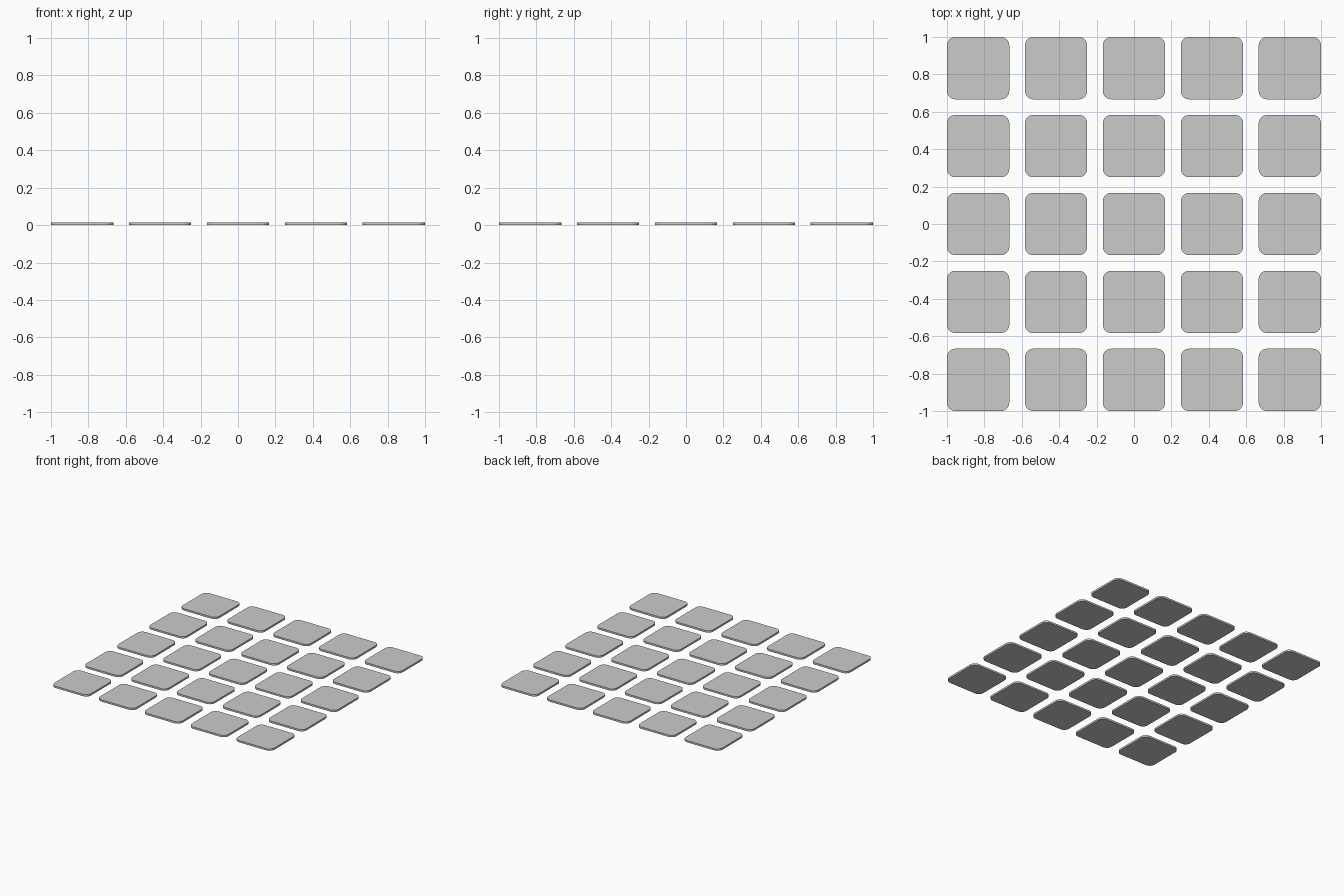
import bpy, bmesh, math

if "Cube" in bpy.data.objects:
    bpy.data.objects.remove(bpy.data.objects["Cube"])

SIZE, PITCH, THICK, RADIUS, SEG = 1 / 3, 5 / 12, 0.015, 0.045, 8


def rounded_tile_mesh():
    # Rounded square outline extruded to a thin slab
    bm = bmesh.new()
    c = SIZE / 2 - RADIUS
    verts = []
    for q, (sx, sy) in enumerate([(1, 1), (-1, 1), (-1, -1), (1, -1)]):
        for i in range(SEG + 1):
            a = math.pi / 2 * (q + i / SEG)
            verts.append(bm.verts.new((sx * c + RADIUS * math.cos(a),
                                       sy * c + RADIUS * math.sin(a), 0)))
    face = bm.faces.new(verts)
    ext = bmesh.ops.extrude_face_region(bm, geom=[face], use_keep_orig=True)
    top = [v for v in ext["geom"] if isinstance(v, bmesh.types.BMVert)]
    bmesh.ops.translate(bm, verts=top, vec=(0, 0, THICK))
    bmesh.ops.recalc_face_normals(bm, faces=bm.faces)
    mesh = bpy.data.meshes.new("tile")
    bm.to_mesh(mesh)
    bm.free()
    return mesh


# Five by five grid of tiles sharing one mesh
mesh = rounded_tile_mesh()
for row in range(5):
    for col in range(5):
        tile = bpy.data.objects.new(f"tile_{row + 1}_{col + 1}", mesh)
        tile.location = ((col - 2) * PITCH, (row - 2) * PITCH, 0)
        bpy.context.collection.objects.link(tile)
        tile.select_set(True)
        bpy.context.view_layer.objects.active = tile

# Smooth rounded corners, crisp rims
for poly in mesh.polygons:
    poly.use_smooth = True
mesh.set_sharp_from_angle(angle=math.radians(30))
